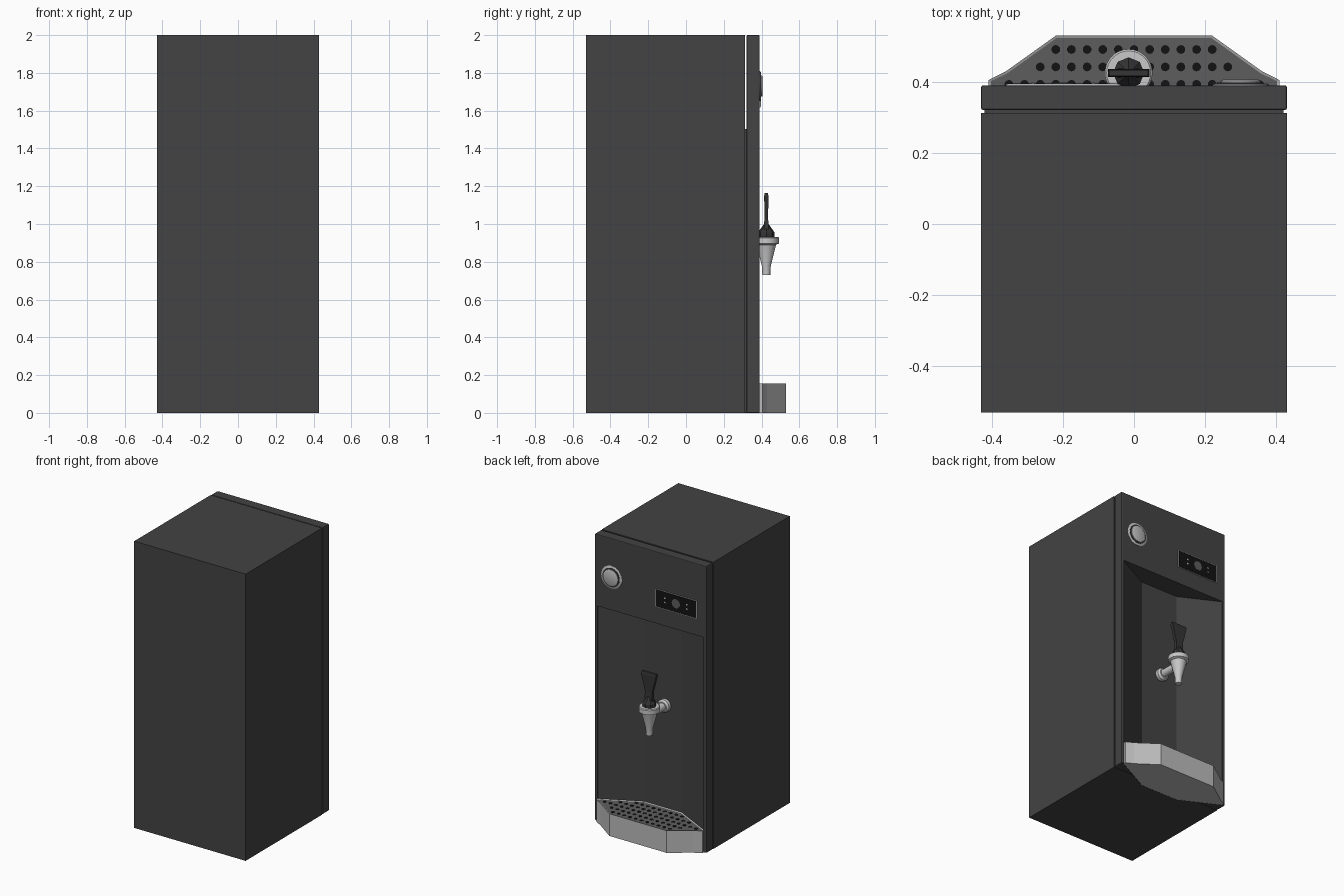
import bpy, bmesh, math
from mathutils import Matrix, Vector

if "Cube" in bpy.data.objects:
    bpy.data.objects.remove(bpy.data.objects["Cube"])


def material(name, v, tint=(1, 1, 1)):
    m = bpy.data.materials.new(name)
    m.diffuse_color = (v * tint[0], v * tint[1], v * tint[2], 1)
    m.use_nodes = True
    m.node_tree.nodes["Principled BSDF"].inputs["Base Color"].default_value = m.diffuse_color
    return m


CHARCOAL = material("charcoal_casing", 0.056)
STEEL = material("light_steel", 0.5)
GRILLE = material("grey_grille", 0.11)
BLACK = material("black", 0.006)
HANDLE = material("dark_plastic", 0.035)
SILVER = material("silver_tap", 0.58)


def finish(name, bm, mat, smooth=False):
    bmesh.ops.recalc_face_normals(bm, faces=bm.faces)
    me = bpy.data.meshes.new(name)
    bm.to_mesh(me)
    bm.free()
    ob = bpy.data.objects.new(name, me)
    bpy.context.collection.objects.link(ob)
    me.materials.append(mat)
    if smooth:
        bpy.ops.object.select_all(action='DESELECT')
        ob.select_set(True)
        bpy.context.view_layer.objects.active = ob
        bpy.ops.object.shade_smooth_by_angle(angle=math.radians(35))
    return ob


def box(name, lo, hi, mat):
    bm = bmesh.new()
    lo, hi = Vector(lo), Vector(hi)
    bmesh.ops.create_cube(bm, size=1, matrix=Matrix.Translation((lo + hi) / 2) @ Matrix.Diagonal((*(hi - lo), 1)))
    return finish(name, bm, mat)


def prism(name, half, z0, z1, mat):
    """Extrude a plan outline, given as its +x half and mirrored in x."""
    pts = half + [(-x, y) for x, y in reversed(half)]
    bm = bmesh.new()
    f = bm.faces.new([bm.verts.new((x, y, z0)) for x, y in pts])
    r = bmesh.ops.extrude_face_region(bm, geom=[f])
    bmesh.ops.translate(bm, vec=(0, 0, z1 - z0), verts=[v for v in r['geom'] if isinstance(v, bmesh.types.BMVert)])
    return finish(name, bm, mat)


def lathe(name, profile, at, mat, sides=32, along_y=False, smooth=True):
    """Revolve (radius, height) pairs about z, or about +y."""
    bm = bmesh.new()
    rings = []
    for r, h in profile:
        rings.append([bm.verts.new((r * math.cos(2 * math.pi * i / sides),
                                    r * math.sin(2 * math.pi * i / sides), h)) for i in range(sides)])
    for a, b in zip(rings, rings[1:]):
        for i in range(sides):
            j = (i + 1) % sides
            bm.faces.new((a[i], a[j], b[j], b[i]))
    bm.faces.new(rings[0])
    bm.faces.new(rings[-1])
    m = Matrix.Translation(at)
    if along_y:
        m = m @ Matrix.Rotation(-math.pi / 2, 4, 'X')
    bm.transform(m)
    return finish(name, bm, mat, smooth)


# Casing: body, door and the seal between them
body = box("cabinet_body", (-0.43, -0.53, 0), (0.43, 0.313, 2), CHARCOAL)
door = box("door_panel", (-0.43, 0.321, 0), (0.43, 0.39, 2), CHARCOAL)
seal = box("door_seal", (-0.42, 0.312, 0.002), (0.42, 0.322, 1.504), CHARCOAL)
bev = door.modifiers.new("soft_edges", 'BEVEL')
bev.width = 0.005
bev.segments = 2

# Dispensing recess, cut through all three
cutter = prism("recess_cutter", [(0.145, 0.25), (0.41, 0.385), (0.41, 0.6)], -0.1, 1.5, CHARCOAL)
cutter.hide_render = True
cutter.hide_viewport = True
cutter.display_type = 'WIRE'
for ob in (body, door, seal):
    mod = ob.modifiers.new("recess", 'BOOLEAN')
    mod.operation = 'DIFFERENCE'
    mod.solver = 'EXACT'
    mod.object = cutter

# Drip tray with a sunken grille
TOP = 0.155
tray = prism("drip_tray", [(0.144, 0.251), (0.409, 0.386), (0.409, 0.405), (0.36, 0.43), (0.22, 0.53)],
             0, TOP, STEEL)
tray.data.materials.append(GRILLE)
bm = bmesh.new()
bm.from_mesh(tray.data)
top = [f for f in bm.faces if f.normal.z > 0.9]
bmesh.ops.inset_region(bm, faces=top, thickness=0.007, depth=-0.003)
for f in top:
    f.material_index = 1
bm.to_mesh(tray.data)
bm.free()

# Drain holes: rows of thin black discs
bm = bmesh.new()
for row in range(5):
    y = 0.491 - 0.049 * row
    if y > 0.43:
        edge = 0.22 + (0.53 - y) * 1.4
    elif y > 0.386:
        edge = 0.405
    else:
        edge = 0.145 + (y - 0.25) * 1.96
    n = int((edge - 0.05) / 0.044)
    for i in range(-n, n + 1):
        bmesh.ops.create_cone(bm, cap_ends=True, segments=10, radius1=0.0125, radius2=0.0125, depth=0.003,
                              matrix=Matrix.Translation((i * 0.044, y, TOP - 0.0025)))
finish("drain_holes", bm, BLACK)

# Tap: cup with flange, dark cap, flared lever
tx, ty = -0.015, 0.425
lathe("tap_cup", [(0.021, 0.73), (0.024, 0.78), (0.052, 0.89), (0.067, 0.897), (0.067, 0.927), (0.062, 0.932)],
      (tx, ty, 0), SILVER)
lathe("tap_cap", [(0.044, 0.93), (0.044, 0.955), (0.03, 0.975), (0.012, 1.0)], (tx, ty, 0), HANDLE,
      sides=8, smooth=False)
bm = bmesh.new()
sections = []
for z, w, d in ((0.96, 0.03, 0.013), (1.03, 0.027, 0.01), (1.15, 0.058, 0.011), (1.165, 0.055, 0.008)):
    sections.append([bm.verts.new((tx + sx * w, ty + sy * d, z))
                     for sx, sy in ((-1, -1), (1, -1), (1, 1), (-1, 1))])
for a, b in zip(sections, sections[1:]):
    for i in range(4):
        bm.faces.new((a[i], a[(i + 1) % 4], b[(i + 1) % 4], b[i]))
bm.faces.new(sections[0])
bm.faces.new(sections[-1])
finish("tap_lever", bm, HANDLE)

# Pipe and nut joining the tap to the recess wall
lathe("tap_pipe", [(0.026, 0.245), (0.026, 0.41)], (tx, 0, 0.87), SILVER, 24, True)
lathe("tap_nut", [(0.044, 0.245), (0.044, 0.272), (0.034, 0.285)], (tx, 0, 0.87), SILVER, 24, True)

# Round push button
bx, bz = 0.30, 1.73
lathe("button_bezel", [(0.08, 0.388), (0.08, 0.392), (0.074, 0.396)], (bx, 0, bz), STEEL, 32, True)
lathe("button_groove", [(0.066, 0.394), (0.066, 0.398)], (bx, 0, bz), HANDLE, 32, True)
lathe("button_face", [(0.056, 0.396), (0.056, 0.403), (0.05, 0.406)], (bx, 0, bz), STEEL, 32, True)

# Display panel: light frame, black face, central key and indicator marks
box("display_frame", (-0.36, 0.388, 1.618), (-0.04, 0.394, 1.742), STEEL)
box("display_face", (-0.354, 0.393, 1.621), (-0.046, 0.396, 1.739), BLACK)
lathe("display_key", [(0.032, 0.395), (0.032, 0.398)], (-0.2, 0, 1.682), GRILLE, 20, True)
for k, x in enumerate((-0.285, -0.115)):
    for m, dz in enumerate((-0.015, 0.015)):
        box(f"display_mark_{k}_{m}", (x - 0.005, 0.395, 1.677 + dz), (x + 0.005, 0.3975, 1.687 + dz), STEEL)
